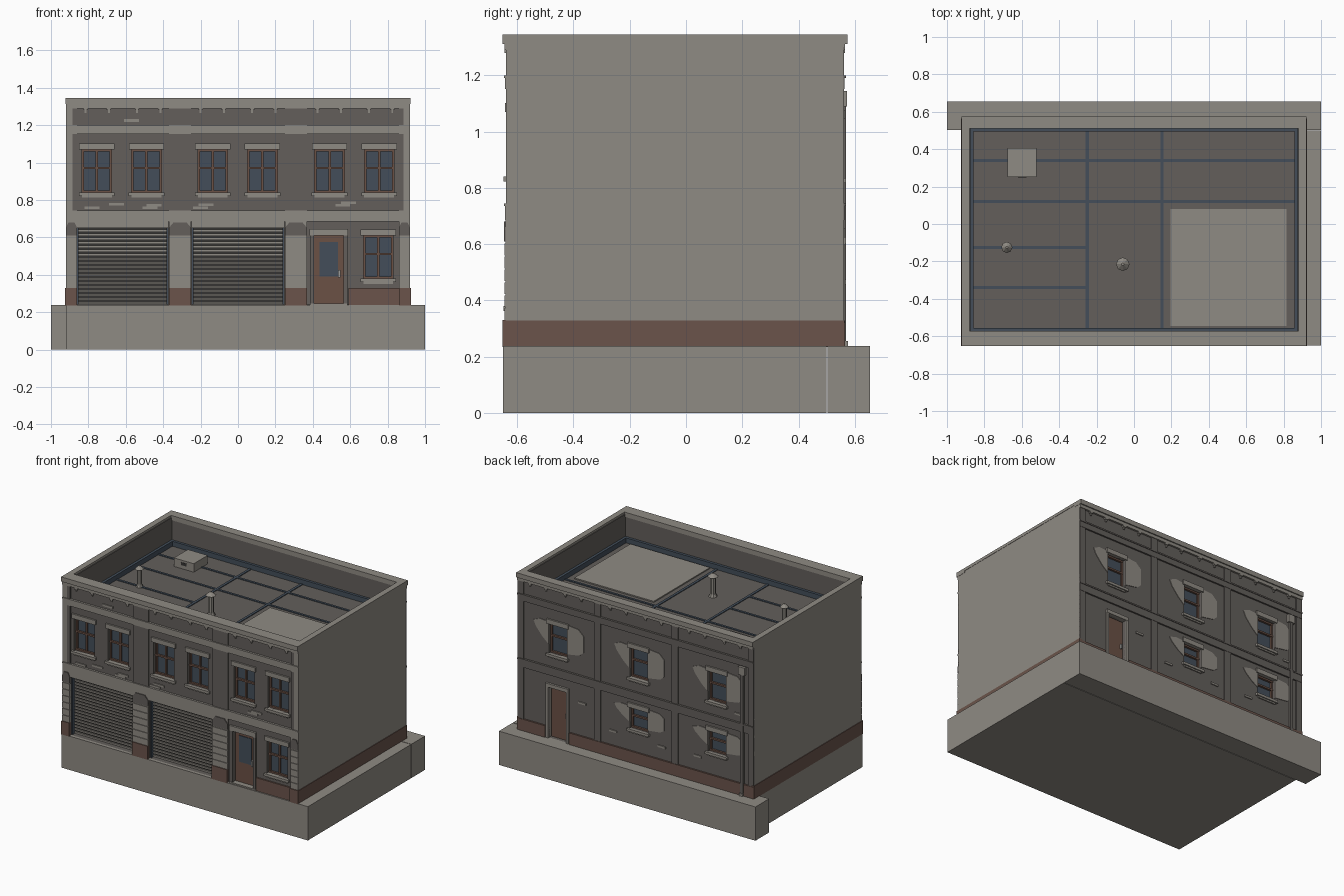
import bpy, bmesh
from mathutils import Matrix, Vector

cube = bpy.data.objects.get("Cube")
if cube:
    bpy.data.objects.remove(cube, do_unlink=True)


def material(name, r, g, b):
    m = bpy.data.materials.new(name)
    m.use_nodes = True
    m.diffuse_color = (r, g, b, 1)
    m.node_tree.nodes["Principled BSDF"].inputs["Base Color"].default_value = (r, g, b, 1)
    return m


STONE = material("light stone", .275, .257, .228)
WALL = material("dark render", .125, .114, .105)
BRICK = material("red brick", .145, .088, .07)
WOOD = material("brown wood", .145, .082, .06)
BLUE = material("slate blue", .056, .076, .102)
SHADOW = material("shutter shadow", .035, .034, .032)
METAL = material("pale metal", .33, .33, .32)

FRONT, BACK = -.632, .553     # wall planes
ROOF, TOP = 1.14, 1.345
groups = {}                   # (name, material) -> bmesh


def mesh_for(name, mat):
    return groups.setdefault((name, mat.name), bmesh.new())


def box(name, mat, x0, x1, y0, y1, z0, z1):
    centre = Vector(((x0 + x1) / 2, (y0 + y1) / 2, (z0 + z1) / 2))
    size = Matrix.Diagonal((abs(x1 - x0), abs(y1 - y0), abs(z1 - z0), 1))
    bmesh.ops.create_cube(mesh_for(name, mat), size=1, matrix=Matrix.Translation(centre) @ size)


def depth(d, back):
    return BACK + d if back else FRONT - d


def fbox(name, mat, x0, x1, z0, z1, d0, d1, back=False):
    """Box on a facade; d is the distance out from the wall plane."""
    box(name, mat, x0, x1, depth(d0, back), depth(d1, back), z0, z1)


def plate(name, mat, points, d0, d1, back=False):
    """Flat polygon on a facade, given as (x, z) points."""
    bm = mesh_for(name, mat)
    face = bm.faces.new([bm.verts.new((x, depth(d0, back), z)) for x, z in points])
    out = bmesh.ops.extrude_face_region(bm, geom=[face])["geom"]
    shift = Vector((0, depth(d1, back) - depth(d0, back), 0))
    bmesh.ops.translate(bm, vec=shift, verts=[v for v in out if isinstance(v, bmesh.types.BMVert)])


def pierced_wall(name, holes, back=False):
    """Wall skin with rectangular openings and their reveals."""
    bm = mesh_for(name, WALL)
    xs = sorted({-.92, .92} | {x for h in holes for x in h[:2]})
    zs = sorted({.24, TOP - .02} | {z for h in holes for z in h[2:]})
    y, inner = depth(0, back), depth(-.045, back)
    s = 1 if back else -1

    def quad(points, facing):
        f = bm.faces.new([bm.verts.new(p) for p in points])
        f.normal_update()
        if f.normal.dot(Vector(facing)) < 0:
            f.normal_flip()

    for x0, x1 in zip(xs, xs[1:]):
        for z0, z1 in zip(zs, zs[1:]):
            cx, cz = (x0 + x1) / 2, (z0 + z1) / 2
            if not any(a < cx < b and c < cz < d for a, b, c, d in holes):
                quad([(x0, y, z0), (x1, y, z0), (x1, y, z1), (x0, y, z1)], (0, s, 0))
    for a, b, c, d in holes:
        for x, n in ((a, 1), (b, -1)):
            quad([(x, y, c), (x, y, d), (x, inner, d), (x, inner, c)], (n, 0, 0))
        for z, n in ((c, 1), (d, -1)):
            quad([(a, y, z), (b, y, z), (b, inner, z), (a, inner, z)], (0, 0, n))


def window(x, z0, z1, w=.16, back=False):
    a, b, t = x - w / 2, x + w / 2, .011
    fbox("window_glass", BLUE, a, b, z0, z1, -.045, -.03, back)
    rail = z0 + (z1 - z0) * .57
    uprights = [(a, a + t), (b - t, b)]
    if not back:
        uprights.append((x - .006, x + .006))
    for p, q in uprights:
        fbox("window_frames", WOOD, p, q, z0, z1, -.035, -.018, back)
    for p, q in ((z0, z0 + t), (z1 - t, z1), (rail - .006, rail + .006)):
        fbox("window_frames", WOOD, a, b, p, q, -.035, -.016, back)
    fbox("window_lintels", STONE, a - .014, b + .014, z1, z1 + .032, -.01, .012, back)
    fbox("window_sills", STONE, a - .016, b + .016, z0 - .018, z0, -.02, .016, back)
    fbox("window_sills", STONE, a, b, z0 - .028, z0 - .018, 0, .008, back)


# Plinth in two slabs
box("plinth_main", STONE, -.92, 1, -.65, .499, 0, .238)
box("plinth_back", STONE, -1, 1, .503, .655, 0, .238)

# Core with flat roof, side walls, inner parapet
box("core_and_roof", WALL, -.9, .9, -.587, .508, .235, ROOF)
for s in (-1, 1):
    box("side_walls", STONE, s * .885, s * .92, -.64, .56, .235, TOP - .008)
    box("parapet_lining", WALL, s * .875, s * .886, -.6, .53, ROOF, TOP - .015)
    box("side_coping", STONE, s * .88, s * .922, -.64, .56, TOP - .02, TOP)
    box("side_brick_base", BRICK, s * .9, s * .924, -.652, .563, .235, .328)
    box("roof_flashing", BLUE, s * .857, s * .876, -.57, .51, ROOF, ROOF + .035)
for y0, y1 in ((-.625, -.575), (.512, .547)):
    box("parapet_lining", WALL, -.9, .9, y0, y1, ROOF - .02, TOP - .015)
for y0, y1 in ((-.576, -.556), (.494, .513)):
    box("roof_flashing", BLUE, -.875, .875, y0, y1, ROOF, ROOF + .035)

# Pierced facades
upper = [-.755, -.49, -.135, .13, .49, .755]
shutters = [(-.862, -.373), (-.247, .247)]
pilasters = [(-.92, -.86), (-.37, -.25), (.25, .37), (.86, .92)]
back_windows = ([(x, .835, 1.045) for x in (.61, -.02, -.63)]
                + [(x, .475, .625) for x in (-.02, -.63)])
pierced_wall("front_wall", [(x - .08, x + .08, .84, 1.07) for x in upper]
             + [(a, b, .24, .65) for a, b in shutters]
             + [(.405, .565, .24, .61), (.67, .83, .38, .61)])
pierced_wall("back_wall", [(x - .07, x + .07, a, b) for x, a, b in back_windows]
             + [(.54, .68, .24, .6)], True)
for x in upper:
    window(x, .84, 1.07)
window(.75, .38, .61)
for x, a, b in back_windows:
    window(x, a, b, .14, True)

# Front pilasters: brick foot, stone blocks, dark capital, dark shaft
for a, b in pilasters:
    fbox("pilaster_shafts", WALL, a, b, .6, 1.3, 0, .008)
    fbox("pilaster_feet", BRICK, a, b, .235, .33, 0, .02)
    for i in range(6):
        z = .33 + i * .046
        fbox("pilaster_blocks", STONE, a, b, z, z + .042, 0, .014)
    fbox("pilaster_cores", STONE, a, b, .33, .69, 0, .009)
    c = .025 if b - a > .1 else .014
    plate("pilaster_capitals", WALL, [(a, .61), (b, .61), (b, .65), (b - c, .68),
                                      (a + c, .68), (a, .65)], .008, .015)
fbox("front_brick_base", BRICK, .59, .86, .235, .33, 0, .01)

# Back pilasters and brick base
for a, b in ((-.92, -.875), (-.33, -.28), (.275, .325), (.875, .92)):
    fbox("back_pilasters", WALL, a, b, .3, 1.3, 0, .009, True)
for a, b in ((-.92, .515), (.705, .92)):
    fbox("back_brick_base", BRICK, a, b, .235, .32, 0, .012, True)

# Bands, cornice and brackets on both facades
for back in (False, True):
    band = WALL if back else STONE
    fbox("middle_band", band, -.92, .92, .685, .745, 0, .011, back)
    fbox("middle_band_lip", band, -.92, .92, .735, .745, 0, .015, back)
    fbox("frieze_band", band, -.92, .92, 1.152, 1.2, 0, .011, back)
    fbox("frieze_band_lip", band, -.92, .92, 1.19, 1.2, 0, .015, back)
    fbox("cornice", STONE, -.92, .92, 1.29, 1.315, 0, .013, back)
    fbox("cornice", STONE, -.922, .922, 1.312, TOP, -.06 if not back else -.042, .021, back)
    for centre in (-.615, 0, .625):
        for dx in (-.2, -.075, .075, .2):
            x = centre + dx
            fbox("cornice_brackets", STONE, x - .012, x + .012, 1.28, 1.292, 0, .013, back)
            fbox("cornice_brackets", STONE, x - .005, x + .005, 1.266, 1.28, 0, .008, back)

# Roller shutters with guides and lintel
for a, b in shutters:
    fbox("shutter_backing", SHADOW, a, b, .24, .65, -.045, -.038)
    for i in range(19):
        z = .243 + i * .0215
        fbox("shutter_slats", STONE, a + .008, b - .008, z, z + .0115, -.04, -.028)
    for x in (a, b - .009):
        fbox("shutter_guides", BLUE, x, x + .009, .24, .65, -.04, -.01)
    fbox("shutter_lintels", STONE, a - .002, b + .002, .65, .695, -.02, .01)

# Front door with glazing, surround and handle
fbox("front_door", WOOD, .405, .565, .24, .61, -.045, -.025)
fbox("front_door_glass", BLUE, .435, .535, .39, .575, -.03, -.021)
fbox("front_door_handle", METAL, .535, .547, .385, .425, -.025, -.01)
for x in (.385, .565):
    fbox("front_door_surround", WALL, x, x + .02, .24, .61, -.02, .01)
fbox("front_door_lintel", STONE, .382, .588, .61, .645, -.02, .014)
fbox("front_door_step", STONE, .385, .585, .235, .247, -.04, .013)

# Back door
fbox("back_door", WOOD, .54, .68, .24, .6, -.045, -.025, True)
for x in (.522, .68):
    fbox("back_door_surround", STONE, x, x + .018, .24, .62, -.02, .013, True)
fbox("back_door_surround", STONE, .522, .698, .6, .625, -.02, .015, True)
fbox("back_door_handle", METAL, .55, .56, .4, .43, -.025, -.01, True)

# Worn plaster beside the back windows
left_patch = [(.19, .98), (.14, 1.08), (.071, 1.05), (.071, .3), (.12, .5), (.17, .78)]
right_patch = [(-.071, 1.12), (-.16, 1.08), (-.2, .9), (-.2, .35), (-.17, .22), (-.071, .14)]
for x, z0, z1 in back_windows:
    for shape in (left_patch, right_patch):
        plate("worn_plaster", STONE, [(x + dx, z0 + t * (z1 - z0)) for dx, t in shape],
              0, .004, True)

# Exposed single bricks
for x, z in ((-.57, 1.225), (-.78, .758), (-.65, .778), (-.47, .758), (-.45, .772),
             (-.2, .758), (-.17, .775), (.56, .772), (.59, .786)):
    fbox("exposed_bricks", STONE, x - .04, x + .04, z - .007, z + .007, 0, .007)
for x, z in ((.42, .55), (.18, .42), (-.2, .41), (-.48, .42), (-.8, .8)):
    fbox("exposed_back_bricks", STONE, x - .03, x + .03, z - .007, z + .007, 0, .007, True)

# Downpipe with hopper
fbox("downpipe", WALL, -.842, -.818, .235, 1.1, 0, .015, True)
fbox("downpipe_hopper", STONE, -.855, -.805, 1.09, 1.145, 0, .019, True)
fbox("downpipe_shoe", STONE, -.845, -.815, .235, .255, 0, .023, True)

# Roof seams, pad and hatch
for x in (-.25, .15):
    box("roof_seams", BLUE, x - .009, x + .009, -.56, .5, ROOF, ROOF + .005)
for y, end in ((.34, .86), (.12, .86), (-.125, -.25), (-.34, -.25)):
    box("roof_seams", BLUE, -.86, end, y - .008, y + .008, ROOF, ROOF + .005)
box("roof_pad", STONE, .195, .815, -.545, .08, ROOF, ROOF + .008)
box("roof_hatch", STONE, -.675, -.52, .25, .405, ROOF, ROOF + .06)
box("roof_hatch_slot", SHADOW, -.62, -.575, .248, .251, ROOF + .025, ROOF + .045)

# Vent pipes with conical caps
for x, y, h, r in ((-.68, -.125, .13, .03), (-.06, -.215, .145, .036)):
    for name, r1, r2, z0, z1 in (("vent_pipe", r * .5, r * .5, 0, h),
                                 ("vent_collar", r * .8, r * .55, 0, .02),
                                 ("vent_cap", r, r * .2, h - .005, h + .018)):
        bmesh.ops.create_cone(mesh_for(name, STONE), cap_ends=True, segments=8, radius1=r1,
                              radius2=r2, depth=z1 - z0,
                              matrix=Matrix.Translation((x, y, ROOF + (z0 + z1) / 2)))

# Turn every group into an object
for (name, mat), bm in groups.items():
    if not name.endswith("_wall"):
        bmesh.ops.recalc_face_normals(bm, faces=bm.faces)
    mesh = bpy.data.meshes.new(name)
    bm.to_mesh(mesh)
    bm.free()
    mesh.materials.append(bpy.data.materials[mat])
    bpy.context.collection.objects.link(bpy.data.objects.new(name, mesh))
